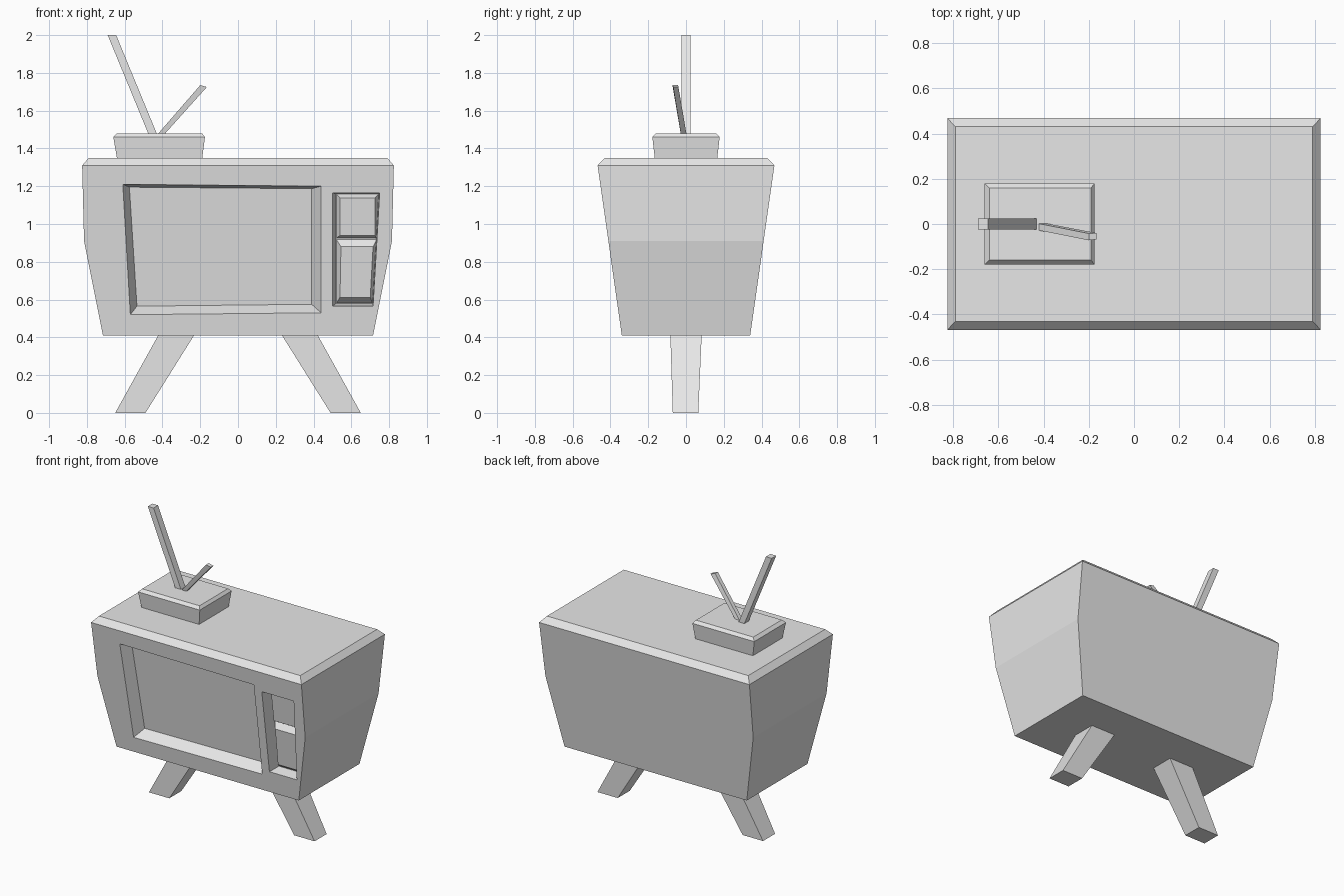
import bpy
import bmesh

cube = bpy.data.objects.get("Cube")
if cube:
    bpy.data.objects.remove(cube, do_unlink=True)

grey = bpy.data.materials.new("plain grey")
grey.use_nodes = True
grey.diffuse_color = (0.8, 0.8, 0.8, 1)
grey.node_tree.nodes["Principled BSDF"].inputs["Base Color"].default_value = (0.8, 0.8, 0.8, 1)


def loft(name, rings):
    """Closed solid through a stack of four-cornered rings."""
    bm = bmesh.new()
    loops = [[bm.verts.new(p) for p in ring] for ring in rings]
    bm.faces.new(loops[0])
    bm.faces.new(loops[-1])
    for a, b in zip(loops, loops[1:]):
        for i in range(4):
            j = (i + 1) % 4
            bm.faces.new((a[i], a[j], b[j], b[i]))
    bmesh.ops.recalc_face_normals(bm, faces=bm.faces)
    mesh = bpy.data.meshes.new(name)
    bm.to_mesh(mesh)
    bm.free()
    mesh.materials.append(grey)
    obj = bpy.data.objects.new(name, mesh)
    bpy.context.collection.objects.link(obj)
    return obj


def rect(x0, x1, y0, y1, z):
    """Level rectangular ring."""
    return [(x0, y0, z), (x1, y0, z), (x1, y1, z), (x0, y1, z)]


def on_front(corners, depth):
    """Ring following the sloping front, pushed inward by depth."""
    return [(x, -0.34 - 0.142 * (z - 0.41) + depth, z) for x, z in corners]


def cut_recess(target, outer, inner, depth):
    """Cut a tapered pocket into the front of the target."""
    cutter = loft("recess_cutter", [on_front(outer, -0.06), on_front(outer, 0),
                                    on_front(inner, depth)])
    cutter.hide_render = True
    mod = target.modifiers.new("recess", 'BOOLEAN')
    mod.operation = 'DIFFERENCE'
    mod.solver = 'EXACT'
    mod.object = cutter
    bpy.context.view_layer.objects.active = target
    bpy.ops.object.modifier_apply(modifier=mod.name)
    bpy.data.objects.remove(cutter, do_unlink=True)


# Cabinet: tapered box with a bevelled top edge
cabinet = loft("cabinet", [rect(-x, x, -y, y, z) for x, y, z in (
    (0.715, 0.34, 0.41), (0.815, 0.411, 0.91), (0.825, 0.468, 1.31), (0.79, 0.43, 1.35))])

# Screen pocket and control panel pocket
cut_recess(cabinet,
           [(-0.61, 1.21), (0.44, 1.20), (0.44, 0.53), (-0.57, 0.52)],
           [(-0.575, 1.195), (0.39, 1.187), (0.39, 0.575), (-0.535, 0.565)], 0.08)
cut_recess(cabinet,
           [(0.50, 1.165), (0.75, 1.165), (0.715, 0.565), (0.50, 0.565)],
           [(0.52, 1.16), (0.745, 1.16), (0.712, 0.58), (0.52, 0.58)], 0.08)

# Raised control blocks inside the panel
loft("upper_control", [
    on_front([(0.52, 1.16), (0.745, 1.16), (0.735, 0.925), (0.52, 0.925)], 0.082),
    on_front([(0.54, 1.138), (0.725, 1.138), (0.725, 0.94), (0.54, 0.94)], 0.045)])
loft("lower_control", [
    on_front([(0.52, 0.92), (0.735, 0.92), (0.712, 0.58), (0.52, 0.58)], 0.082),
    on_front([(0.545, 0.88), (0.715, 0.88), (0.70, 0.612), (0.54, 0.612)], 0.045)])

# Splayed legs
for side, label in ((1, "left"), (-1, "right")):
    loft(label + "_leg", [rect(side * 0.49, side * 0.65, -0.07, 0.065, 0),
                          rect(side * 0.23, side * 0.42, -0.083, 0.083, 0.415)])

# Antenna base and its two rods
loft("antenna_base", [rect(-0.64, -0.19, -0.165, 0.165, 1.345),
                      rect(-0.66, -0.175, -0.178, 0.178, 1.46),
                      rect(-0.64, -0.19, -0.16, 0.16, 1.48)])
loft("long_antenna", [rect(-0.455, -0.41, -0.025, 0.025, 1.43),
                      rect(-0.69, -0.645, -0.025, 0.025, 2.0)])
loft("short_antenna", [
    rect(-0.447, -0.412, -0.023, 0.007, 1.45),
    [(-0.20, -0.072, 1.735), (-0.165, -0.068, 1.725),
     (-0.165, -0.04, 1.725), (-0.20, -0.042, 1.735)]])
